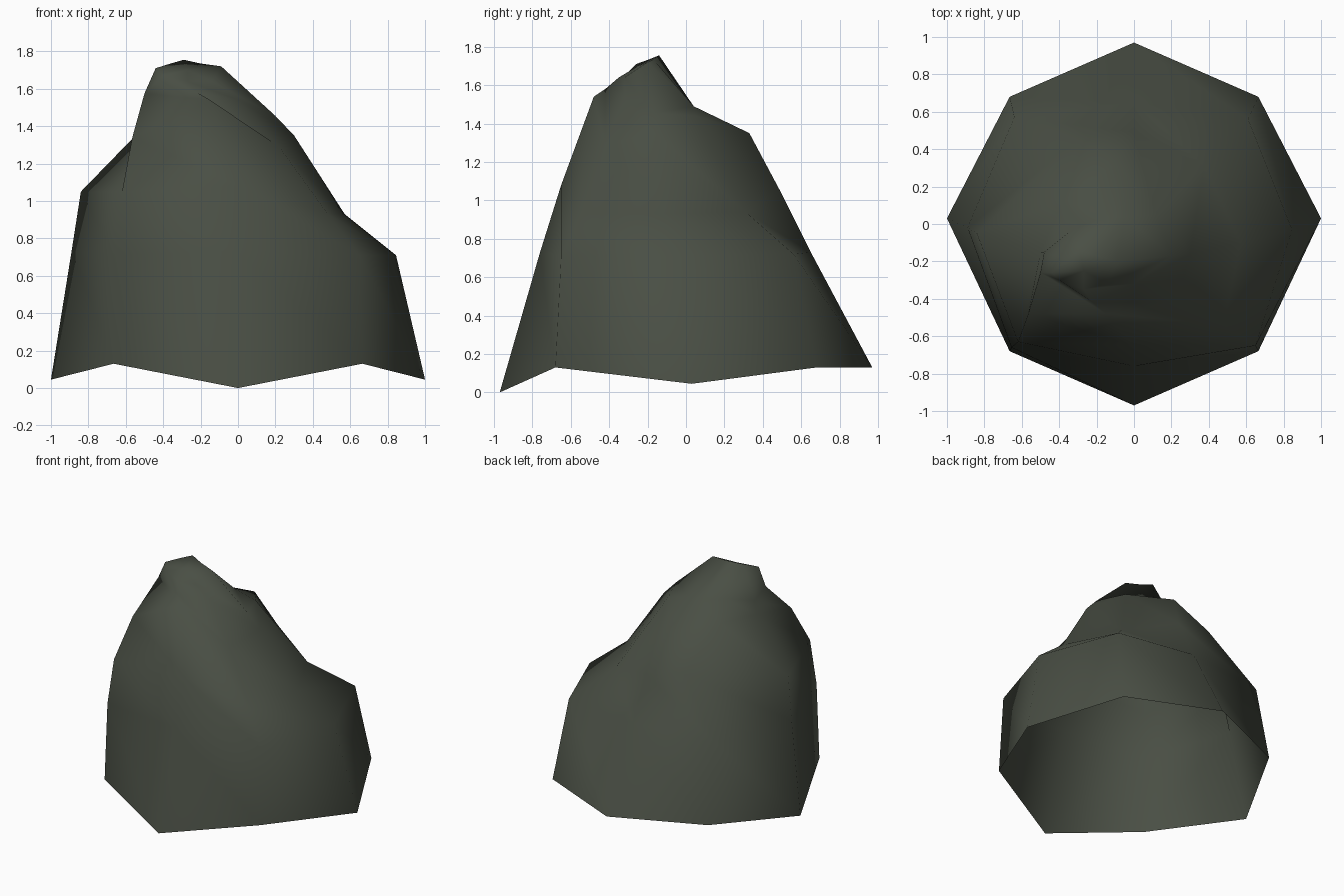
import bpy
import bmesh
from mathutils import Vector

# Remove the default object
default_cube = bpy.data.objects.get("Cube")
if default_cube:
    bpy.data.objects.remove(default_cube, do_unlink=True)


def make_material(name, colour):
    """One flat, matte colour."""
    material = bpy.data.materials.new(name)
    material.use_nodes = True
    material.diffuse_color = colour
    shader = material.node_tree.nodes["Principled BSDF"]
    shader.inputs["Base Color"].default_value = colour
    shader.inputs["Roughness"].default_value = 0.9
    return material


def bridge(bm, lower, upper):
    """Join two rings of equal length with a band of triangles, all cut the same way."""
    count = len(lower)
    for i in range(count):
        j = (i + 1) % count
        bm.faces.new((lower[i], lower[j], upper[i]))
        bm.faces.new((lower[j], upper[j], upper[i]))


def close_with_point(bm, ring, point):
    """Close the last ring with a fan of triangles."""
    tip = bm.verts.new(point)
    count = len(ring)
    for i in range(count):
        bm.faces.new((ring[i], ring[(i + 1) % count], tip))


def mirrored_ring(half):
    """Complete a symmetric ring from its +x half, listed front to back."""
    other_side = [(-x, y, z) for x, y, z in reversed(half[1:-1])]
    return half + other_side


# Wavy ground rim, symmetric about x
ground_rim = mirrored_ring([
    (0, -.97, 0), (.665, -.68, .13), (1, .03, .045),
    (.665, .68, .13), (0, .97, .13),
])

# Lower shoulder; every ring starts at the front and goes round by +x
lower_shoulder = [
    (0, -.76, .73), (.65, -.65, .71), (.845, -.03, .71), (.61, .56, .72),
    (0, .65, .73), (-.64, .57, .72), (-.89, -.02, .73), (-.655, -.66, .71),
]

# Middle ledge
middle_ledge = [
    (0, -.65, 1.08), (.48, -.54, .93), (.57, -.1, .93), (.375, .31, .94),
    (0, .49, 1.05), (-.3, .45, 1.12), (-.84, -.05, 1.05), (-.62, -.63, 1.05),
]

# Upper ledge
upper_ledge = [
    (-.15, -.48, 1.54), (.22, -.42, 1.29), (.3, -.16, 1.35), (.12, .05, 1.44),
    (-.09, .33, 1.35), (-.38, .12, 1.4), (-.5, -.15, 1.4), (-.565, -.48, 1.34),
]

# Neck below the crest
neck = [
    (-.22, -.42, 1.58), (0, -.32, 1.54), (.2, -.17, 1.455), (-.05, .04, 1.49),
    (-.15, .04, 1.49), (-.33, -.03, 1.52), (-.48, -.15, 1.5), (-.5, -.26, 1.575),
]

# Crest, highest along its back edge, with a cap sloping to the front
crest = [
    (-.27, -.35, 1.64), (-.14, -.32, 1.64), (-.09, -.2, 1.72), (-.2, -.17, 1.735),
    (-.29, -.14, 1.755), (-.36, -.19, 1.735), (-.44, -.26, 1.71), (-.4, -.3, 1.67),
]
cap_centre = Vector((-.27, -.25, 1.7))

# Boulder shell, open underneath
bm = bmesh.new()
rings = []
for outline in (ground_rim, lower_shoulder, middle_ledge, upper_ledge, neck, crest):
    rings.append([bm.verts.new(point) for point in outline])
for lower, upper in zip(rings, rings[1:]):
    bridge(bm, lower, upper)
close_with_point(bm, rings[-1], cap_centre)
bmesh.ops.recalc_face_normals(bm, faces=bm.faces)
for face in bm.faces:
    face.smooth = True

mesh = bpy.data.meshes.new("boulder")
bm.to_mesh(mesh)
bm.free()
mesh.materials.append(make_material("mossy grey stone", (.067, .077, .058, 1)))
boulder = bpy.data.objects.new("boulder", mesh)
bpy.context.collection.objects.link(boulder)
